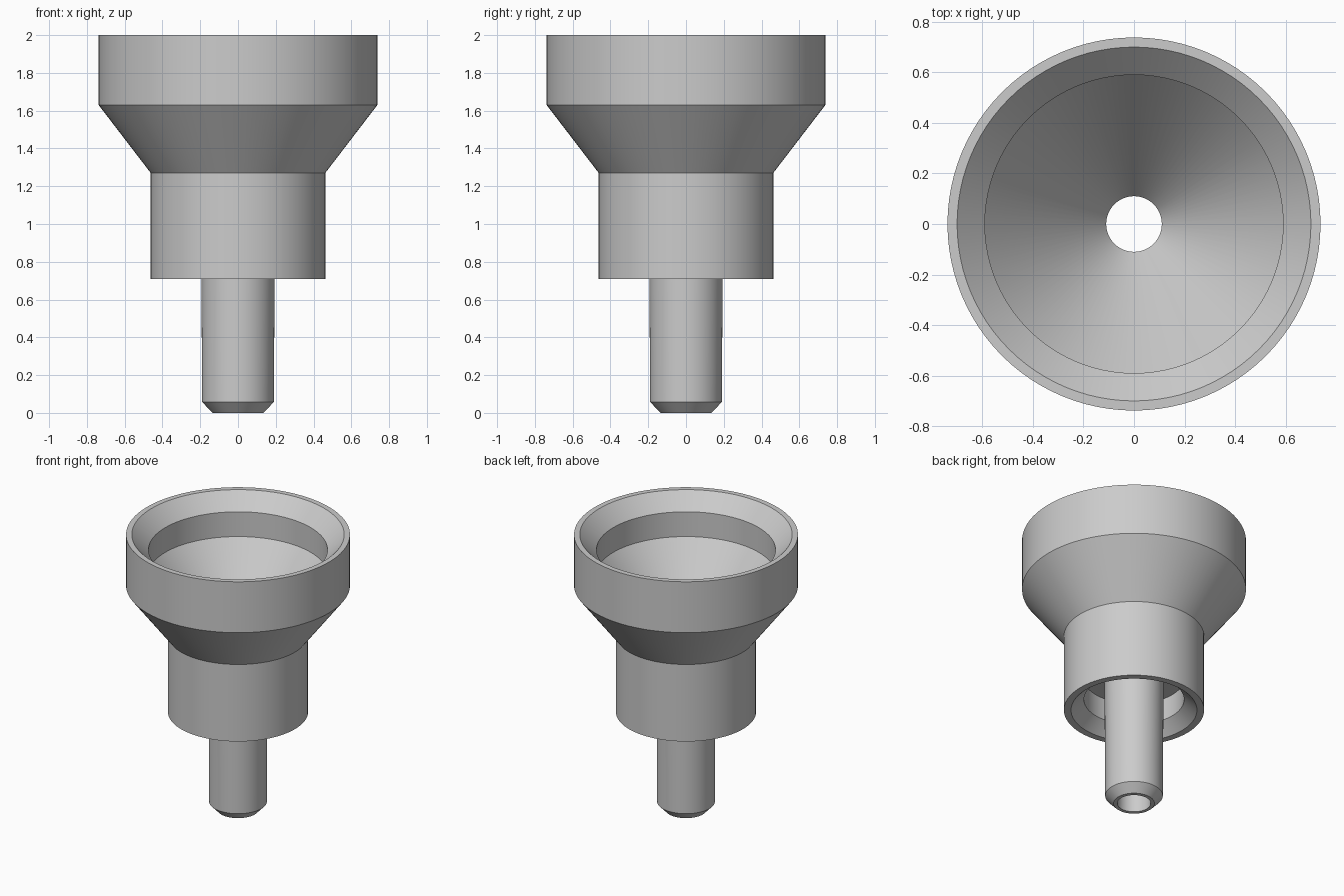
import bpy
import bmesh
import math

cube = bpy.data.objects.get("Cube")
if cube:
    bpy.data.objects.remove(cube)

SEGMENTS = 96

grey = bpy.data.materials.new("light_grey_plastic")
grey.use_nodes = True
colour = (0.6, 0.6, 0.6, 1)
grey.diffuse_color = colour
grey.node_tree.nodes["Principled BSDF"].inputs["Base Color"].default_value = colour


def lathe(name, profile):
    """Spin a closed (radius, height) profile about the z axis."""
    mesh = bpy.data.meshes.new(name)
    bm = bmesh.new()
    verts = [bm.verts.new((r, 0, z)) for r, z in profile]
    edges = [bm.edges.new((v, verts[i - 1])) for i, v in enumerate(verts)]
    bmesh.ops.spin(bm, geom=verts + edges, cent=(0, 0, 0), axis=(0, 0, 1),
                   angle=math.tau, steps=SEGMENTS, use_merge=True)
    bmesh.ops.remove_doubles(bm, verts=bm.verts, dist=0.0001)
    bmesh.ops.recalc_face_normals(bm, faces=bm.faces)
    bm.to_mesh(mesh)
    bm.free()
    mesh.materials.append(grey)
    obj = bpy.data.objects.new(name, mesh)
    bpy.context.collection.objects.link(obj)
    bpy.ops.object.select_all(action="DESELECT")
    obj.select_set(True)
    bpy.context.view_layer.objects.active = obj
    bpy.ops.object.shade_smooth_by_angle(angle=math.radians(25))
    return obj


# Funnel cup, collar and hollow stem share one continuous wall
stem = [(0.11, 0), (0.135, 0), (0.19, 0.058), (0.195, 0.95)]
socket = [(0.33, 0.95), (0.33, 0.79), (0.415, 0.71)]
collar = [(0.462, 0.71), (0.462, 1.27)]
cup_outside = [(0.738, 1.63), (0.738, 2.0)]
cup_inside = [(0.70, 2.0), (0.59, 1.89), (0.59, 1.71), (0.11, 1.12)]
lathe("funnel_adapter", stem + socket + collar + cup_outside + cup_inside)
